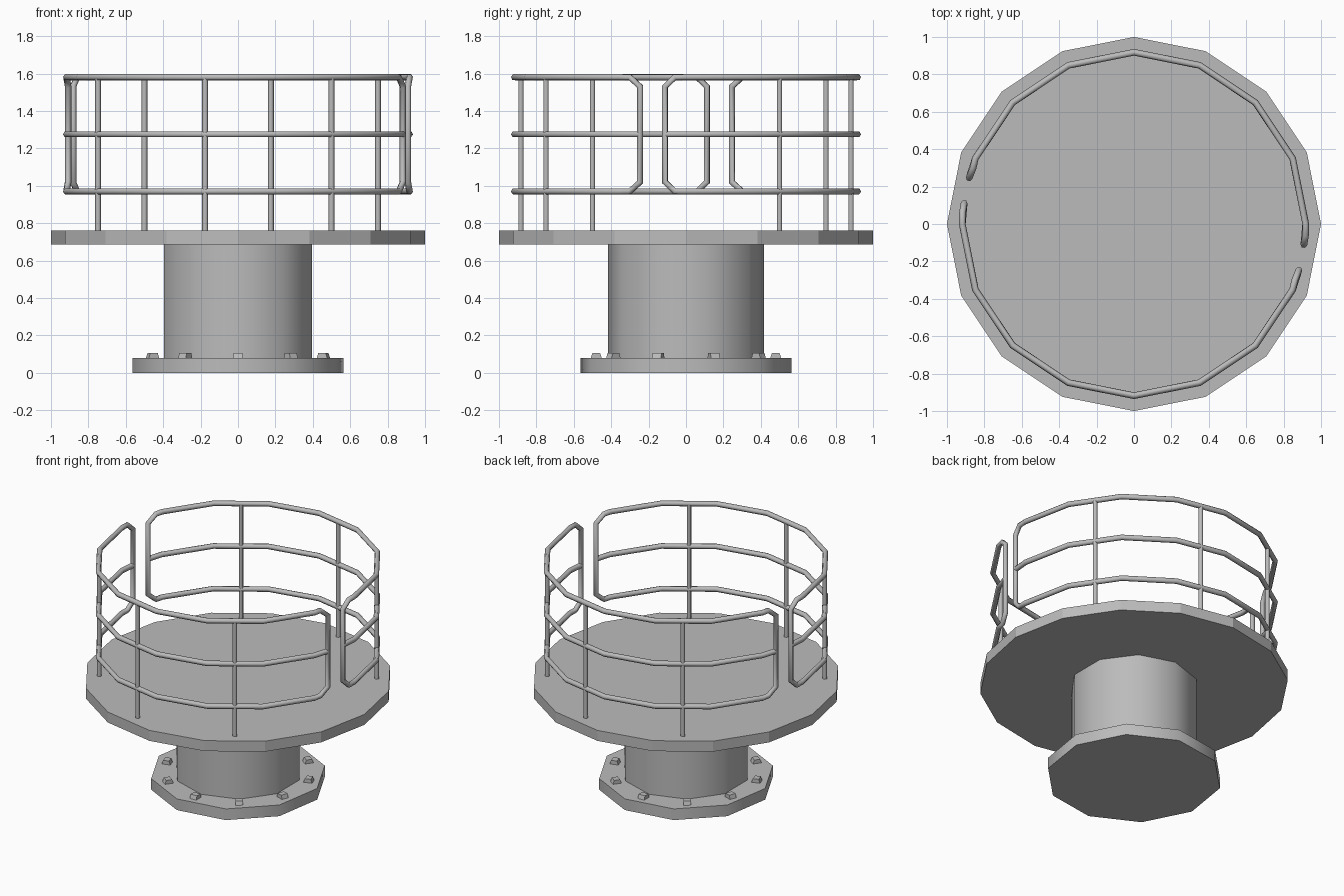
import bpy, bmesh, math
from math import sin, cos, radians, pi
from mathutils import Matrix

cube = bpy.data.objects.get("Cube")
if cube:
    bpy.data.objects.remove(cube)

# Single painted steel colour
GREY = (0.5, 0.5, 0.5, 1)
steel = bpy.data.materials.new("grey_steel")
steel.use_nodes = True
steel.diffuse_color = GREY
steel.node_tree.nodes["Principled BSDF"].inputs["Base Color"].default_value = GREY


def add_object(name, data):
    obj = bpy.data.objects.new(name, data)
    bpy.context.collection.objects.link(obj)
    data.materials.append(steel)
    return obj


def prism(name, sides, radius, z0, z1, turn=0, x=0, y=0, smooth=None):
    """Upright prism whose first corner lies at the angle turn (degrees)."""
    bm = bmesh.new()
    ring = [bm.verts.new((x + radius * cos(radians(turn) + 2 * pi * i / sides),
                          y + radius * sin(radians(turn) + 2 * pi * i / sides), z0))
            for i in range(sides)]
    base = bm.faces.new(ring)
    top = bmesh.ops.extrude_face_region(bm, geom=[base])["geom"]
    bmesh.ops.translate(bm, vec=(0, 0, z1 - z0),
                        verts=[v for v in top if isinstance(v, bmesh.types.BMVert)])
    bmesh.ops.recalc_face_normals(bm, faces=bm.faces)
    mesh = bpy.data.meshes.new(name)
    bm.to_mesh(mesh)
    bm.free()
    obj = add_object(name, mesh)
    if smooth:
        bpy.ops.object.select_all(action='DESELECT')
        obj.select_set(True)
        bpy.context.view_layer.objects.active = obj
        bpy.ops.object.shade_smooth_by_angle(angle=radians(smooth))
    return obj


def tube(name, points, closed=False, radius=0.018):
    """Six-sided pipe along a path."""
    curve = bpy.data.curves.new(name, 'CURVE')
    curve.dimensions = '3D'
    curve.bevel_depth = radius
    curve.bevel_resolution = 1
    curve.use_fill_caps = True
    spline = curve.splines.new('POLY')
    spline.points.add(len(points) - 1)
    for p, co in zip(spline.points, points):
        p.co = (*co, 1)
    spline.use_cyclic_u = closed
    return add_object(name, curve)


# Base flange, column and deck
prism("base_flange", 10, 0.571, 0, 0.08, turn=9, smooth=40)
prism("column", 10, 0.416, 0.08, 0.69, turn=90, smooth=40)
prism("deck", 16, 1.0, 0.685, 0.76)

# Flange bolts: small blocks tapered radially
for i in range(10):
    bm = bmesh.new()
    bmesh.ops.create_cube(bm, size=1)
    for v in bm.verts:
        v.co.x *= 0.04 if v.co.z > 0 else 0.06
        v.co.y *= 0.05
        v.co.z *= 0.03
    place = Matrix.Rotation(radians(90 + 36 * i), 4, 'Z') @ Matrix.Translation((0.48, 0, 0.092))
    bm.transform(place)
    mesh = bpy.data.meshes.new("bolt")
    bm.to_mesh(mesh)
    bm.free()
    add_object(f"bolt_{i + 1}", mesh)

# Guard rails: two halves, each a closed loop with clipped corners
LOW, MID, HIGH, CLIP = 0.97, 1.275, 1.58, 0.05
start, end = (0.908, -0.112), (-0.882, 0.245)
arc = [(0.917, -0.06)]
arc += [(0.918 * cos(radians(a * 22.5)), 0.918 * sin(radians(a * 22.5))) for a in range(8)]
arc += [(-0.86, 0.30)]

for side, s in (("back", 1), ("front", -1)):
    def at(p, z):
        return (s * p[0], s * p[1], z)

    loop = [at(p, HIGH) for p in arc]
    loop += [at(end, HIGH - CLIP), at(end, LOW + CLIP)]
    loop += [at(p, LOW) for p in reversed(arc)]
    loop += [at(start, LOW + CLIP), at(start, HIGH - CLIP)]
    tube(f"{side}_rail_loop", loop, closed=True)
    tube(f"{side}_middle_rail", [at(p, MID) for p in [start] + arc[1:-1] + [end]])

    # Posts stand at the middle of the rail segments
    for k, a in enumerate((33.75, 78.75, 123.75)):
        p = (0.9 * cos(radians(a)), 0.9 * sin(radians(a)))
        tube(f"{side}_post_{k + 1}", [at(p, 0.75), at(p, HIGH)], radius=0.016)
